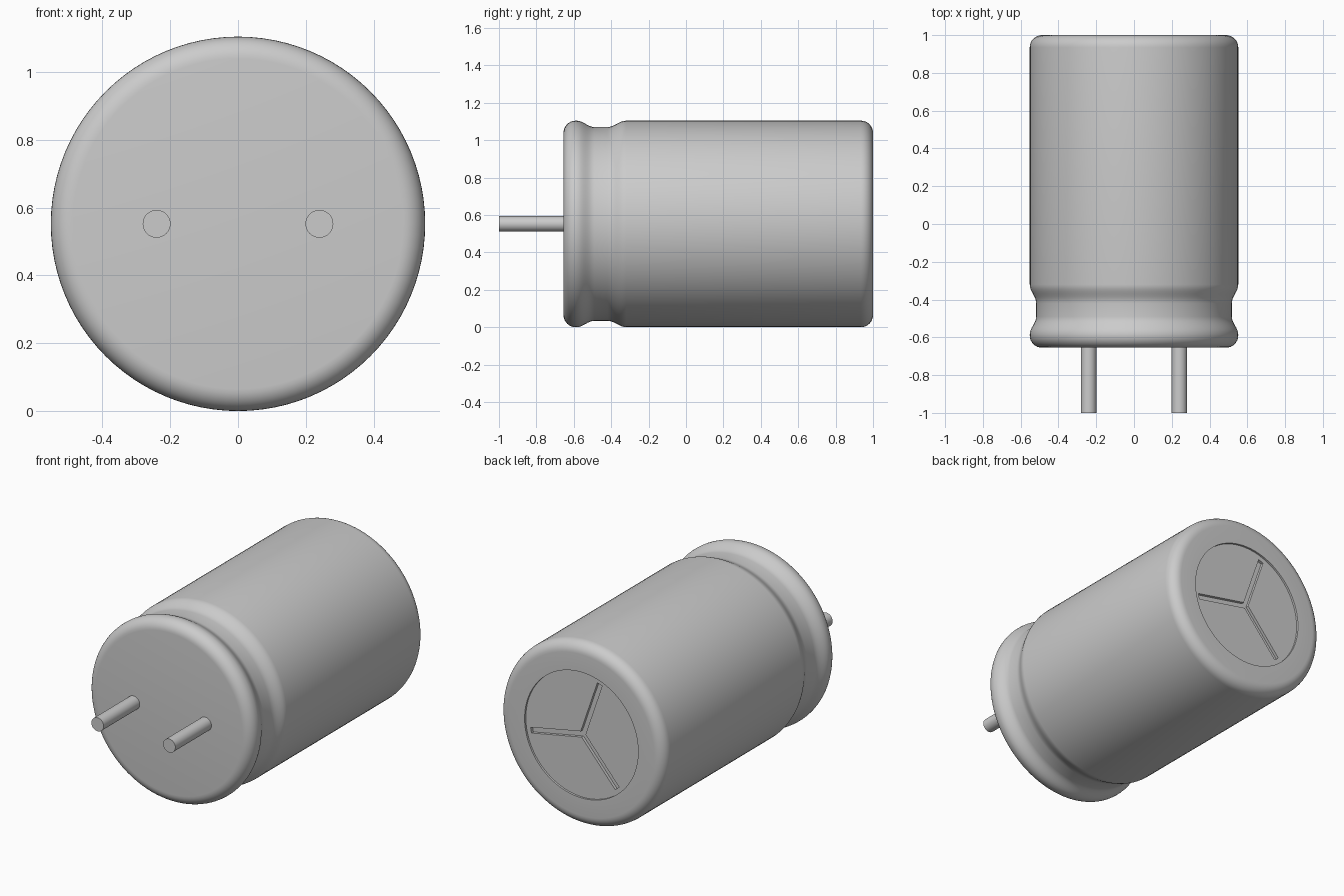
import bpy, bmesh
from math import sin, cos, radians, pi
from mathutils import Matrix, Vector

cube = bpy.data.objects.get("Cube")
if cube:
    bpy.data.objects.remove(cube, do_unlink=True)

R, MID = 0.552, 0.552          # can radius and axis height
FRONT, BACK = -0.655, 1.0      # ends of the can
EDGE = 0.065                   # rounding of both ends

grey = bpy.data.materials.new("light_grey")
grey.use_nodes = True
colour = (0.6, 0.6, 0.6, 1)
grey.diffuse_color = colour
grey.node_tree.nodes["Principled BSDF"].inputs["Base Color"].default_value = colour


def make_object(name, bm):
    bmesh.ops.recalc_face_normals(bm, faces=bm.faces)
    mesh = bpy.data.meshes.new(name)
    bm.to_mesh(mesh)
    bm.free()
    mesh.materials.append(grey)
    obj = bpy.data.objects.new(name, mesh)
    bpy.context.collection.objects.link(obj)
    return obj


def activate(obj):
    bpy.ops.object.select_all(action='DESELECT')
    obj.select_set(True)
    bpy.context.view_layer.objects.active = obj


def smooth(obj):
    activate(obj)
    bpy.ops.object.shade_smooth_by_angle(angle=radians(35))


def lathe(name, profile, steps):
    """Spin (radius, y) points around the lengthwise axis."""
    bm = bmesh.new()
    verts = [bm.verts.new((r, y, MID)) for r, y in profile]
    edges = [bm.edges.new(pair) for pair in zip(verts, verts[1:])]
    bmesh.ops.spin(bm, geom=verts + edges, cent=(0, 0, MID), axis=(0, 1, 0),
                   angle=2 * pi, steps=steps, use_merge=True)
    bmesh.ops.remove_doubles(bm, verts=bm.verts, dist=1e-5)
    # close the flat ends with single faces
    bmesh.ops.holes_fill(bm, edges=[e for e in bm.edges if e.is_boundary], sides=0)
    return make_object(name, bm)


def arc(y, start, end, n=8):
    """Rounded end of the can, centred EDGE inside the radius."""
    angles = [radians(start + (end - start) * i / n) for i in range(n + 1)]
    return [(R - EDGE + EDGE * cos(a), y + EDGE * sin(a)) for a in angles]


def blend(y0, r0, y1, r1, n=8):
    """Soft S-shaped step between two radii."""
    return [(r0 + (r1 - r0) * (1 - cos(pi * i / n)) / 2, y0 + (y1 - y0) * i / n)
            for i in range(n + 1)]


# Can: rolled front lip, crimped neck, straight wall, recessed rear disc
NECK, DISC, RECESS = R - 0.034, 0.38, 0.012
profile = arc(FRONT + EDGE, -90, 0)
profile += blend(FRONT + EDGE + 0.005, R, -0.49, NECK)
profile += blend(-0.42, NECK, -0.32, R)
profile += arc(BACK - EDGE, 0, 90)
profile += [(DISC, BACK), (DISC, BACK - RECESS)]
can = lathe("can", profile, 96)

# Three-armed vent groove cut into the rear disc
HALF, ARM, DEPTH = 0.017, 0.352, 0.018
bm = bmesh.new()
outline = []
for k in range(3):
    a = radians(71 + 120 * k)
    along, across = Vector((-cos(a), 0, sin(a))), Vector((sin(a), 0, cos(a)))
    inner = HALF / sin(radians(60))
    b = a - radians(60)
    crotch = Vector((-cos(b), 0, sin(b))) * inner
    outline += [crotch, along * ARM - across * HALF, along * ARM + across * HALF]
    # keep the winding in order around the centre
    if (outline[-2] - crotch).length > (outline[-1] - crotch).length:
        outline[-2], outline[-1] = outline[-1], outline[-2]
base = Vector((0, BACK - RECESS - DEPTH, MID))
face = bm.faces.new([bm.verts.new(p + base) for p in outline])
grown = bmesh.ops.extrude_face_region(bm, geom=[face])
bmesh.ops.translate(bm, vec=(0, 0.1, 0),
                    verts=[v for v in grown["geom"] if isinstance(v, bmesh.types.BMVert)])
cutter = make_object("vent_groove_cutter", bm)
cutter.hide_render = True
cut = can.modifiers.new("vent_groove", 'BOOLEAN')
cut.operation, cut.solver, cut.object = 'DIFFERENCE', 'EXACT', cutter
activate(can)
bpy.ops.object.modifier_apply(modifier=cut.name)
bpy.data.objects.remove(cutter, do_unlink=True)
smooth(can)

# Two wire leads
for side, x in (("left", 0.24), ("right", -0.24)):
    lead = lathe(side + "_lead", [(0.041, -1.0), (0.041, FRONT + 0.01)], 32)
    lead.data.transform(Matrix.Translation((x, 0, 0)))
    smooth(lead)
